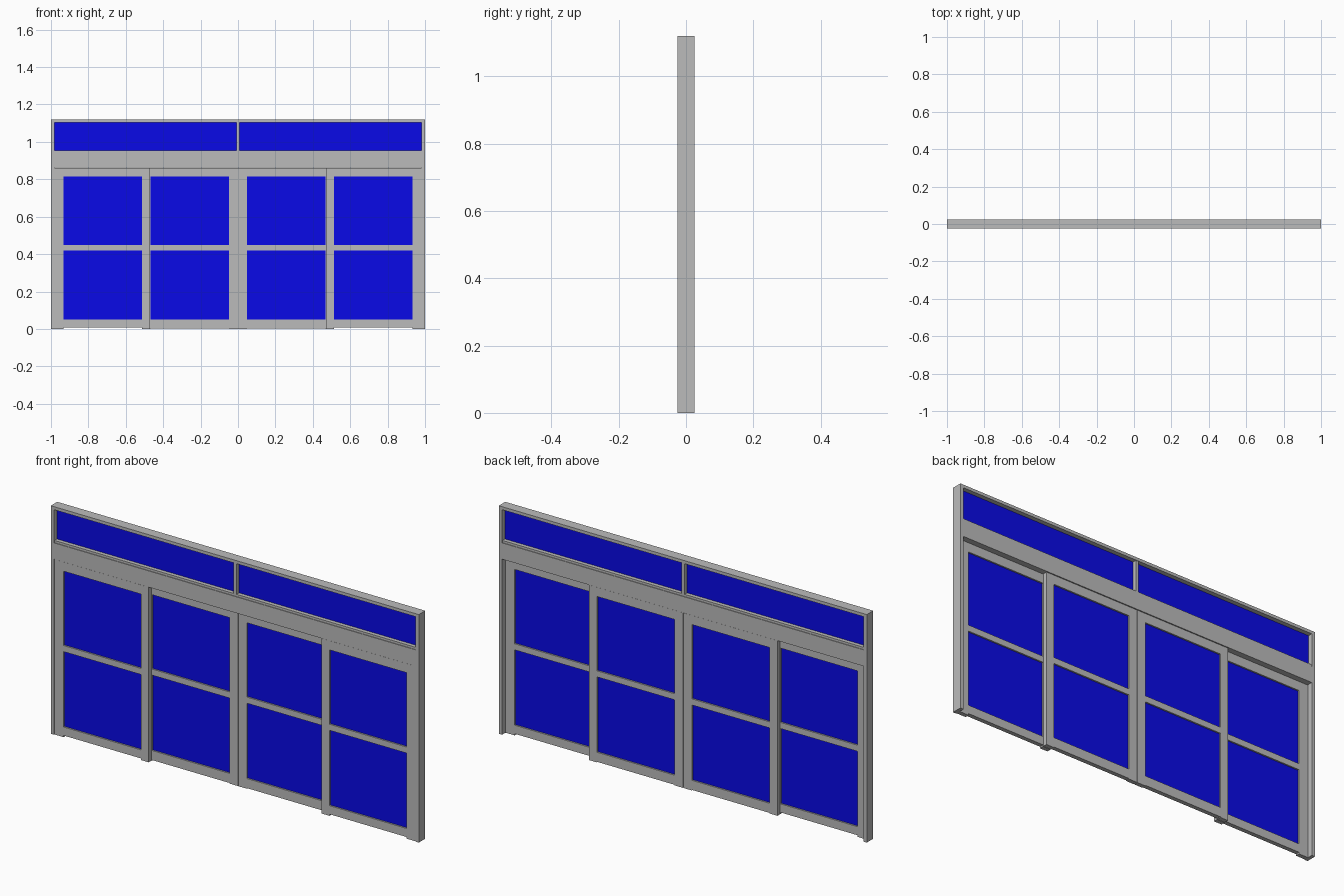
import bpy
import bmesh
from mathutils import Matrix, Vector

cube = bpy.data.objects.get("Cube")
if cube:
    bpy.data.objects.remove(cube, do_unlink=True)


def material(name, color):
    m = bpy.data.materials.new(name)
    m.use_nodes = True
    m.diffuse_color = color
    m.node_tree.nodes["Principled BSDF"].inputs["Base Color"].default_value = color
    return m


GREY = material("grey metal", (0.5, 0.5, 0.5, 1))
BLUE = material("blue glass", (0.003, 0.003, 0.82, 1))


def boxes(name, mat, parts):
    """One object from boxes given as (x range, y range, z range)."""
    bm = bmesh.new()
    for ranges in parts:
        low, high = (Vector(v) for v in zip(*ranges))
        place = Matrix.Translation((low + high) / 2) @ Matrix.Diagonal((*(high - low), 1))
        bmesh.ops.create_cube(bm, size=1, matrix=place)
    mesh = bpy.data.meshes.new(name)
    bm.to_mesh(mesh)
    bm.free()
    mesh.materials.append(mat)
    ob = bpy.data.objects.new(name, mesh)
    bpy.context.collection.objects.link(ob)
    return ob


def span(side, a, b):
    return tuple(sorted((side * a, side * b)))


HEIGHT, HEADER = 1.12, 0.862
FULL = (-0.025, 0.025)
JAMB = 0.982

# Outer frame: jambs, top rail, header over the doors
boxes("header", GREY, [((-JAMB, JAMB), FULL, (HEADER, 0.942))])
boxes("top_rail", GREY, [((-JAMB, JAMB), FULL, (1.105, HEIGHT))])

# Transom sill and centre mullion, set slightly back from the header
SET_BACK = (-0.022, 0.022)
boxes("transom_sill", GREY, [((-JAMB, JAMB), SET_BACK, (0.942, 0.953))])
boxes("transom_mullion", GREY, [((-0.008, 0.008), SET_BACK, (0.953, 1.105))])


def door_panel(name, side, x_range, glass_range, y_range, rail_bottom):
    """Two stiles, three rails and the panes between them."""
    (x0, x1), (g0, g1) = x_range, glass_range
    stiles = [(span(side, a, b), y_range, (0, HEADER - 0.002))
              for a, b in ((x0, g0), (g1, x1))]
    rails = [(span(side, g0, g1), y_range, z)
             for z in ((rail_bottom, 0.05), (0.42, 0.45), (0.815, HEADER - 0.002))]
    boxes(name + "_frame", GREY, stiles + rails)
    mid = sum(y_range) / 2
    pane_y = (mid - 0.003, mid + 0.003)
    boxes(name + "_glass", BLUE, [(span(side, g0, g1), pane_y, z)
                                  for z in ((0.05, 0.42), (0.45, 0.815))])


for side, label in ((1, "left"), (-1, "right")):
    boxes(label + "_jamb", GREY, [(span(side, JAMB, 1), FULL, (0, HEIGHT))])
    boxes(label + "_transom_glass", BLUE,
          [(span(side, 0.008, JAMB), (-0.003, 0.003), (0.953, 1.105))])
    # Fixed side panel in front, sliding panel behind
    door_panel(label + "_fixed_panel", side, (0.47, JAMB), (0.512, 0.932),
               (-0.022, -0.001), 0.008)
    door_panel(label + "_sliding_panel", side, (0.001, 0.512), (0.047, 0.469),
               (0.001, 0.022), 0.003)
